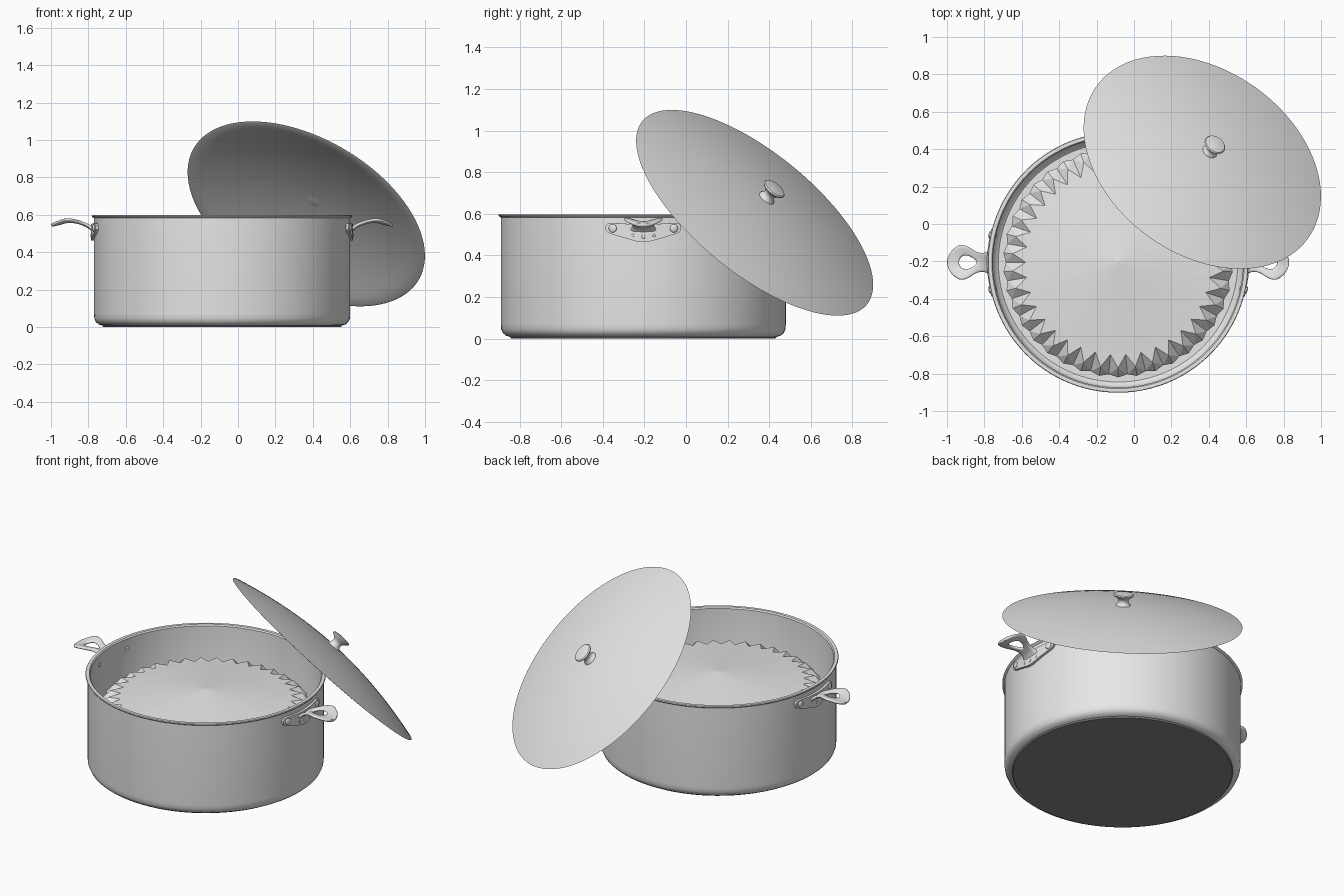
import bpy, bmesh, math
from mathutils import Vector, Matrix

if "Cube" in bpy.data.objects:
    bpy.data.objects.remove(bpy.data.objects["Cube"])

CX, CY, R = -0.085, -0.205, 0.685      # pot axis and radius

metal = bpy.data.materials.new("light_grey")
metal.diffuse_color = (0.8, 0.8, 0.8, 1)
metal.use_nodes = True
metal.node_tree.nodes["Principled BSDF"].inputs["Base Color"].default_value = metal.diffuse_color
dark = bpy.data.materials.new("dark_grey")
dark.diffuse_color = (0.24, 0.24, 0.24, 1)
dark.use_nodes = True
dark.node_tree.nodes["Principled BSDF"].inputs["Base Color"].default_value = dark.diffuse_color


def finish(bm, name, angle=35, normals=True):
    bmesh.ops.remove_doubles(bm, verts=bm.verts, dist=1e-5)
    if normals:
        bmesh.ops.recalc_face_normals(bm, faces=bm.faces)
    me = bpy.data.meshes.new(name)
    bm.to_mesh(me)
    bm.free()
    me.materials.append(metal)
    ob = bpy.data.objects.new(name, me)
    bpy.context.collection.objects.link(ob)
    if angle:
        bpy.ops.object.select_all(action='DESELECT')
        ob.select_set(True)
        bpy.context.view_layer.objects.active = ob
        bpy.ops.object.shade_smooth_by_angle(angle=math.radians(angle))
    return ob


def lathe(name, profile, matrix, steps=96):
    bm = bmesh.new()
    vs = [bm.verts.new((r, 0, z)) for r, z in profile]
    es = [bm.edges.new(p) for p in zip(vs, vs[1:])]
    bmesh.ops.spin(bm, geom=vs + es, cent=(0, 0, 0), axis=(0, 0, 1),
                   angle=2 * math.pi, steps=steps, use_merge=True)
    bmesh.ops.remove_doubles(bm, verts=bm.verts, dist=1e-5)
    bmesh.ops.transform(bm, matrix=matrix, verts=bm.verts)
    return finish(bm, name)


pot_at = Matrix.Translation((CX, CY, 0))

# Pot body with rounded base and small rolled lip
pot = lathe("pot", [(0, 0), (0.635, 0), (0.64, 0.008), (0.66, 0.014), (0.675, 0.027),
                    (0.683, 0.045), (R, 0.07), (R, 0.583), (0.694, 0.588), (0.697, 0.593),
                    (0.694, 0.598), (0.675, 0.598), (0.669, 0.59), (0.669, 0.07),
                    (0.66, 0.045), (0.64, 0.03), (0, 0.03)], pot_at)
# Dark underside
pot.data.materials.append(dark)
for f in pot.data.polygons:
    if f.center.z < 0.006:
        f.material_index = 1

# Faceted contents: shallow cone with a pleated edge
bm = bmesh.new()
N = 38
top = bm.verts.new((CX, CY, 0.50))


def ring(r, z, shift):
    return [bm.verts.new((CX + r * math.cos(2 * math.pi * (i + shift) / N),
                          CY + r * math.sin(2 * math.pi * (i + shift) / N), z)) for i in range(N)]


inner, crest = ring(0.495, 0.445, 0), ring(0.565, 0.438, 0.5)
low, foot = ring(0.60, 0.38, 0), ring(0.615, 0.385, 0.5)
for i in range(N):
    j = (i + 1) % N
    bm.faces.new((top, inner[i], inner[j]))
    bm.faces.new((inner[i], crest[i], inner[j]))
    bm.faces.new((inner[i], low[i], crest[i]))
    bm.faces.new((inner[j], crest[i], low[j]))
    bm.faces.new((crest[i], low[i], foot[i]))
    bm.faces.new((crest[i], foot[i], low[j]))
finish(bm, "pleated_contents", angle=0, normals=False)

# Lid and knob, leaning on the pot
n = Vector((0.414, 0.576, 0.705)).normalized()
lid_at = Matrix.Translation((0.365, 0.33, 0.605)) @ n.to_track_quat('Z', 'Y').to_matrix().to_4x4()
dome = [(0.697 * t, 0.10 * (1 - t ** 1.9)) for t in [k / 14 for k in range(15)]]
under = [(0.684, -0.002)] + [(r * 0.98, z - 0.006) for r, z in reversed(dome[:-1])]
lathe("lid", dome + under, lid_at)
lathe("lid_knob", [(0, 0.09), (0.043, 0.094), (0.041, 0.104), (0.033, 0.112), (0.029, 0.122),
                   (0.031, 0.135), (0.042, 0.147), (0.057, 0.157), (0.06, 0.163),
                   (0.055, 0.169), (0.035, 0.173), (0, 0.175)], lid_at, 40)

# Handle stations: outward distance, half width, hole half width, height
stations = [(-0.002, 0.075, 0, 0.503), (0.012, 0.058, 0, 0.524), (0.035, 0.05, 0, 0.542),
            (0.065, 0.054, 0, 0.553), (0.085, 0.064, 0.02, 0.558), (0.11, 0.082, 0.033, 0.56),
            (0.135, 0.093, 0.037, 0.56), (0.155, 0.095, 0.029, 0.558), (0.17, 0.092, 0, 0.556),
            (0.20, 0.072, 0, 0.55), (0.22, 0.042, 0, 0.546), (0.228, 0.012, 0, 0.543)]
# Bracket outline: sideways distance, bottom, top
bracket = [(-0.18, 0.522, 0.54), (-0.17, 0.51, 0.552), (-0.15, 0.502, 0.556), (-0.08, 0.481, 0.552),
           (-0.02, 0.464, 0.55), (0.02, 0.464, 0.55), (0.08, 0.481, 0.552), (0.15, 0.502, 0.556),
           (0.17, 0.51, 0.552), (0.18, 0.522, 0.54)]

for sgn, side in ((-1, "left"), (1, "right")):
    def out(r, y, z):
        return (CX + sgn * r, CY + y, z)

    def on_wall(r, s, z):
        return out(r * math.cos(s / R), r * math.sin(s / R), z)

    # Strap handle with teardrop hole
    bm = bmesh.new()
    for a, b in zip(stations, stations[1:]):
        for m in (-1, 1):
            def p(st, f):
                d, w, h, z = st
                y = h + (w - h) * f
                return bm.verts.new(out(R + d, m * y, z + 2 * y * y))
            for f0, f1 in ((0, 0.5), (0.5, 1)):
                q = [p(a, f0), p(b, f0), p(b, f1), p(a, f1)]
                bm.faces.new(q if m * sgn > 0 else q[::-1])
    ob = finish(bm, side + "_handle", angle=60)
    so = ob.modifiers.new("thickness", 'SOLIDIFY')
    so.thickness, so.offset = 0.018, 0
    sub = ob.modifiers.new("rounding", 'SUBSURF')
    sub.levels = sub.render_levels = 2

    # Curved bracket plate
    bm = bmesh.new()
    for (s0, b0, t0), (s1, b1, t1) in zip(bracket, bracket[1:]):
        bm.faces.new([bm.verts.new(on_wall(R + 0.016, s, z))
                      for s, z in ((s0, b0), (s1, b1), (s1, t1), (s0, t0))])
    bmesh.ops.remove_doubles(bm, verts=bm.verts, dist=1e-5)
    ext = bmesh.ops.extrude_face_region(bm, geom=bm.faces[:])
    for v in ext["geom"]:
        if isinstance(v, bmesh.types.BMVert):
            d = Vector((v.co.x - CX, v.co.y - CY, 0)).normalized()
            v.co -= d * 0.02
    finish(bm, side + "_bracket", angle=30)

    # Rivets outside and inside the wall
    bm = bmesh.new()
    for s, z, size in ((-0.145, 0.53, 0.02), (0.145, 0.53, 0.02), (0, 0.49, 0.009),
                       (-0.05, 0.495, 0.007), (0.05, 0.495, 0.007)):
        for r in (R + 0.016, 0.668):
            if r < R and size < 0.02:
                continue
            k = size if r > R else 0.012
            mat = (Matrix.Translation(on_wall(r, s, z)) @ Matrix.Rotation(sgn * s / R, 4, 'Z')
                   @ Matrix.Diagonal((0.4, 1, 1, 1)))
            bmesh.ops.create_uvsphere(bm, u_segments=14, v_segments=8, radius=k, matrix=mat)
    finish(bm, side + "_rivets", angle=60)
